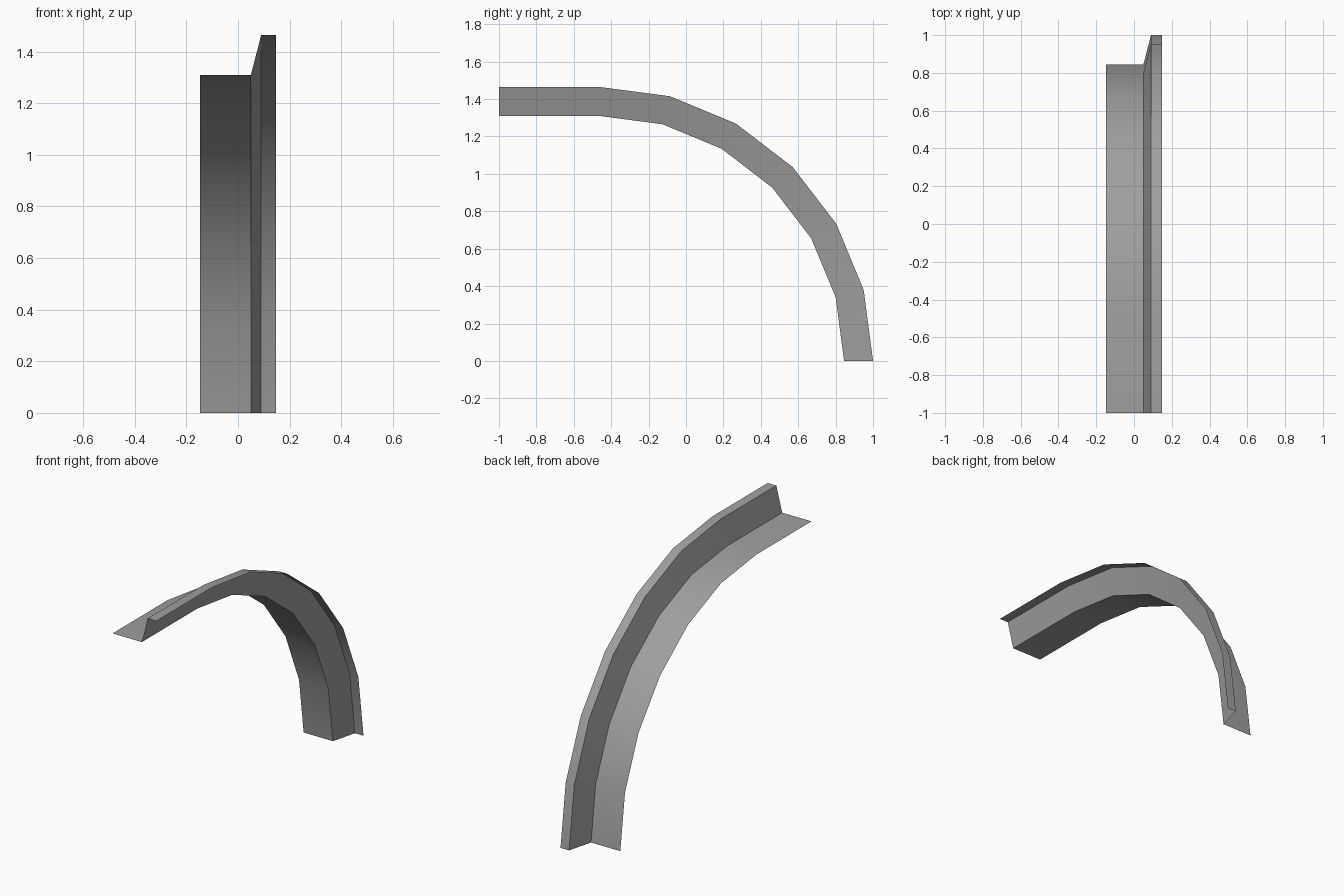
import bpy
import math

cube = bpy.data.objects.get("Cube")
if cube:
    bpy.data.objects.remove(cube, do_unlink=True)

# Plain grey sheet metal
grey = bpy.data.materials.new("grey")
grey.use_nodes = True
colour = (0.35, 0.35, 0.35, 1)
grey.diffuse_color = colour
grey.node_tree.nodes["Principled BSDF"].inputs["Base Color"].default_value = colour

# Stepped cross-section: (x, radius) of wide flange, sloping web, narrow flange
INNER, OUTER = 1.31, 1.465
section = [(-0.148, INNER), (0.05, INNER), (0.09, OUTER), (0.148, OUTER)]

# Sweep: straight run from the front, then a quarter turn down to the ground
CENTRE_Y, STEPS = -0.465, 6
stations = [(-1.0, math.pi / 2)]
stations += [(CENTRE_Y, math.pi / 2 * (1 - i / STEPS)) for i in range(STEPS + 1)]

verts = [(x, y + r * math.cos(a), r * math.sin(a))
         for y, a in stations for x, r in section]
n = len(section)
faces = [(i * n + j, i * n + j + 1, (i + 1) * n + j + 1, (i + 1) * n + j)
         for i in range(len(stations) - 1) for j in range(n - 1)]

mesh = bpy.data.meshes.new("curved_rail")
mesh.from_pydata(verts, [], faces)
mesh.materials.append(grey)
rail = bpy.data.objects.new("curved_rail", mesh)
bpy.context.collection.objects.link(rail)

# Smooth along the bend, crisp along the folds
bpy.ops.object.select_all(action="DESELECT")
rail.select_set(True)
bpy.context.view_layer.objects.active = rail
bpy.ops.object.shade_smooth_by_angle(angle=math.radians(30))
